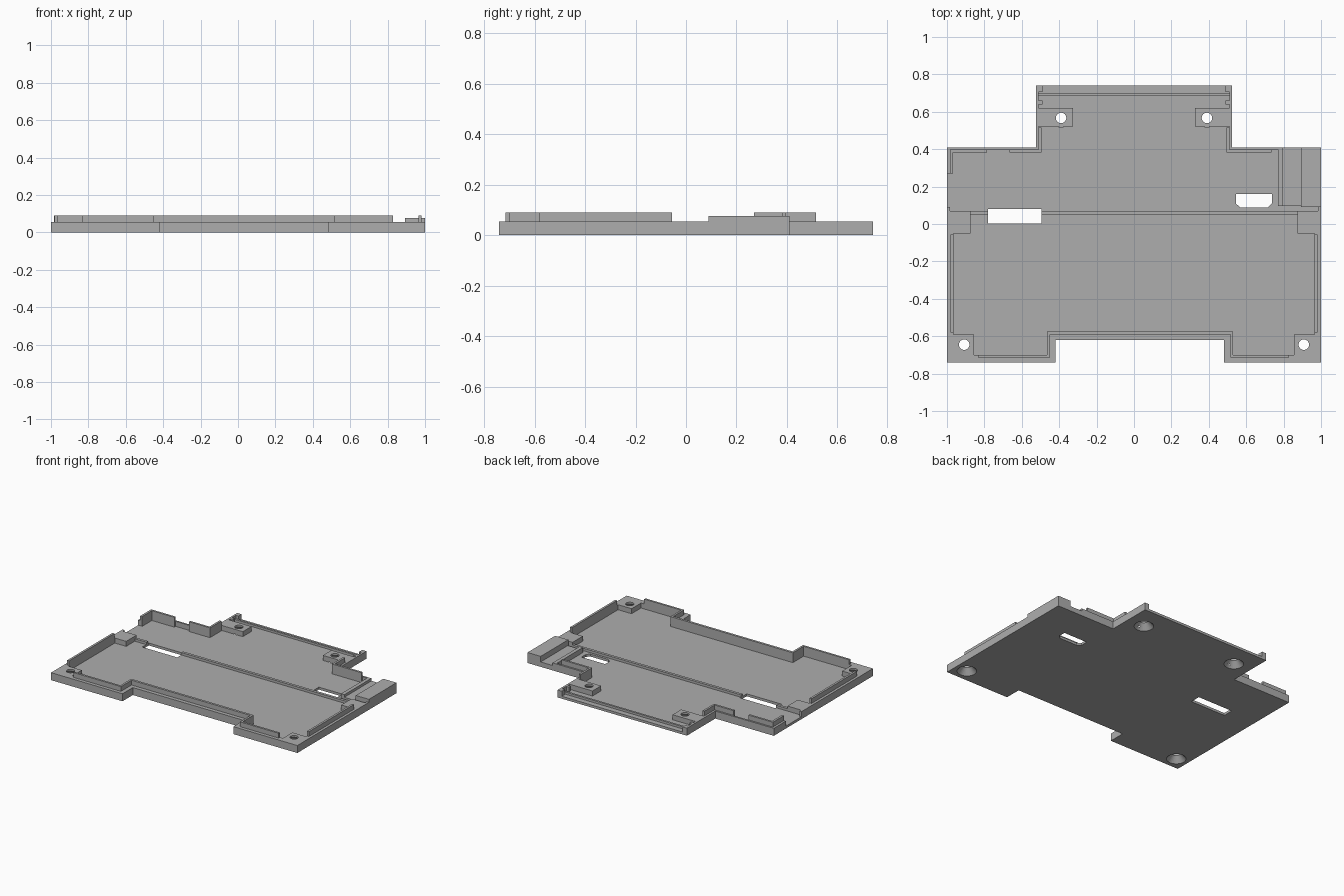
import bpy
import bmesh

cube = bpy.data.objects.get("Cube")
if cube:
    bpy.data.objects.remove(cube, do_unlink=True)

FLOOR, RIM, LIP = 0.018, 0.055, 0.09

grey = bpy.data.materials.new("plain grey")
grey.use_nodes = True
grey.diffuse_color = (0.42, 0.42, 0.42, 1)
grey.node_tree.nodes["Principled BSDF"].inputs["Base Color"].default_value = (0.42, 0.42, 0.42, 1)


def finish(name, bm):
    bmesh.ops.recalc_face_normals(bm, faces=bm.faces)
    mesh = bpy.data.meshes.new(name)
    bm.to_mesh(mesh)
    bm.free()
    mesh.materials.append(grey)
    obj = bpy.data.objects.new(name, mesh)
    bpy.context.scene.collection.objects.link(obj)
    return obj


def prism(name, outline, z0, z1):
    bm = bmesh.new()
    face = bm.faces.new([bm.verts.new((x, y, z0)) for x, y in outline])
    top = bmesh.ops.extrude_face_region(bm, geom=[face])["geom"]
    verts = [v for v in top if isinstance(v, bmesh.types.BMVert)]
    bmesh.ops.translate(bm, verts=verts, vec=(0, 0, z1 - z0))
    return finish(name, bm)


def box(name, x0, x1, y0, y1, z1, z0=0.0):
    return prism(name, [(x0, y0), (x1, y0), (x1, y1), (x0, y1)], z0, z1)


def pair(name, x0, x1, y0, y1, z1, z0=0.0):
    """The same box on both sides."""
    return [box("left_" + name, x0, x1, y0, y1, z1, z0),
            box("right_" + name, -x1, -x0, y0, y1, z1, z0)]


def cone(name, x, y, r0, r1, z0, z1):
    bm = bmesh.new()
    bmesh.ops.create_cone(bm, cap_ends=True, segments=32, radius1=r0, radius2=r1, depth=z1 - z0)
    bmesh.ops.translate(bm, verts=bm.verts, vec=(x, y, (z0 + z1) / 2))
    return finish(name, bm)


def cut(obj, cutters):
    for c in cutters:
        mod = obj.modifiers.new("cut", "BOOLEAN")
        mod.operation, mod.solver, mod.object = "DIFFERENCE", "EXACT", c
    bpy.context.view_layer.update()
    graph = bpy.context.evaluated_depsgraph_get()
    mesh = bpy.data.meshes.new_from_object(obj.evaluated_get(graph))
    obj.modifiers.clear()
    obj.data = mesh


# Floor plate
outline = [(-1, -0.74), (-0.42, -0.74), (-0.42, -0.62), (0.48, -0.62), (0.48, -0.74), (1, -0.74),
           (1, 0.41), (0.525, 0.41), (0.525, 0.74), (-0.525, 0.74), (-0.525, 0.41), (-1, 0.41)]
floor = prism("floor_plate", outline, 0, FLOOR)

# Screw bosses
bosses = pair("front_boss", 0.855, 1, -0.74, -0.59, RIM)
bosses += pair("back_boss", 0.325, 0.525, 0.52, 0.62, RIM)
pair("middle_boss", 0.873, 1, -0.05, 0.07, RIM)

# Ridge across the middle
ridge = box("middle_ridge", -0.875, 0.875, 0.05, 0.07, 0.036)

# Front rim around the notch
box("front_right_rim", -0.86, -0.42, -0.74, -0.70, RIM)
box("front_left_rim", 0.48, 0.86, -0.74, -0.70, RIM)
box("notch_right_rim", -0.465, -0.42, -0.70, -0.575, RIM)
box("notch_left_rim", 0.48, 0.53, -0.70, -0.575, RIM)
box("notch_back_rim", -0.42, 0.48, -0.62, -0.575, RIM)

# Side rims
pair("side_rim", 0.965, 1, -0.59, -0.05, RIM)
pair("side_stub", 0.983, 1, 0.07, 0.09, RIM)

# Raised lip along the front and sides
box("front_right_lip", -0.835, -0.45, -0.715, -0.70, LIP)
box("front_left_lip", 0.515, 0.83, -0.715, -0.70, LIP)
box("notch_right_lip", -0.465, -0.45, -0.70, -0.575, LIP)
box("notch_left_lip", 0.515, 0.53, -0.70, -0.575, LIP)
box("notch_back_lip", -0.45, 0.515, -0.592, -0.575, LIP)
pair("side_lip", 0.965, 0.981, -0.58, -0.055, LIP)

# Back rims and lips
box("back_right_rim", -1, -0.51, 0.397, 0.41, RIM)
box("back_left_rim", 0.51, 0.775, 0.397, 0.41, RIM)
box("back_right_side_rim", -1, -0.983, 0.27, 0.397, RIM)
box("back_right_side_lip", -0.983, -0.967, 0.27, 0.397, LIP)
box("back_right_corner_lip", -0.967, -0.785, 0.382, 0.397, LIP)
box("back_right_lip", -0.665, -0.495, 0.382, 0.397, LIP)
box("back_left_lip", 0.495, 0.735, 0.382, 0.397, LIP)
pair("extension_rim", 0.51, 0.525, 0.41, 0.74, RIM)
pair("extension_lip", 0.495, 0.51, 0.382, 0.515, LIP)

# Panel holder on the back edge
box("panel_ridge", -0.51, 0.51, 0.685, 0.70, 0.034)
pair("panel_inner_tab", 0.49, 0.515, 0.64, 0.66, RIM)
pair("panel_outer_tab", 0.49, 0.515, 0.705, 0.74, RIM)

# Stepped block in the back left corner
box("cable_wall", 0.77, 0.797, 0.095, 0.41, RIM)
box("cable_groove", 0.797, 0.893, 0.095, 0.41, 0.036)
box("corner_block", 0.893, 1, 0.09, 0.41, 0.077)

# Countersunk screw holes and floor slots
cutters = []
for x, y in [(-0.908, -0.645), (0.908, -0.645), (-0.39, 0.567), (0.39, 0.567)]:
    cutters.append(cone("hole_cutter", x, y, 0.028, 0.028, -0.02, 0.08))
    cutters.append(cone("sink_cutter", x, y, 0.068, 0.028, -0.003, 0.042))
slot = box("slot_cutter", -0.78, -0.495, 0.003, 0.08, 0.1, -0.05)
port = prism("port_cutter", [(0.57, 0.087), (0.715, 0.087), (0.737, 0.109), (0.737, 0.16),
                             (0.545, 0.16), (0.545, 0.109)], -0.05, 0.1)
for boss in bosses:
    cut(boss, cutters)
cut(floor, cutters + [slot, port])
cut(ridge, [slot])
for c in cutters + [slot, port]:
    bpy.data.objects.remove(c, do_unlink=True)
